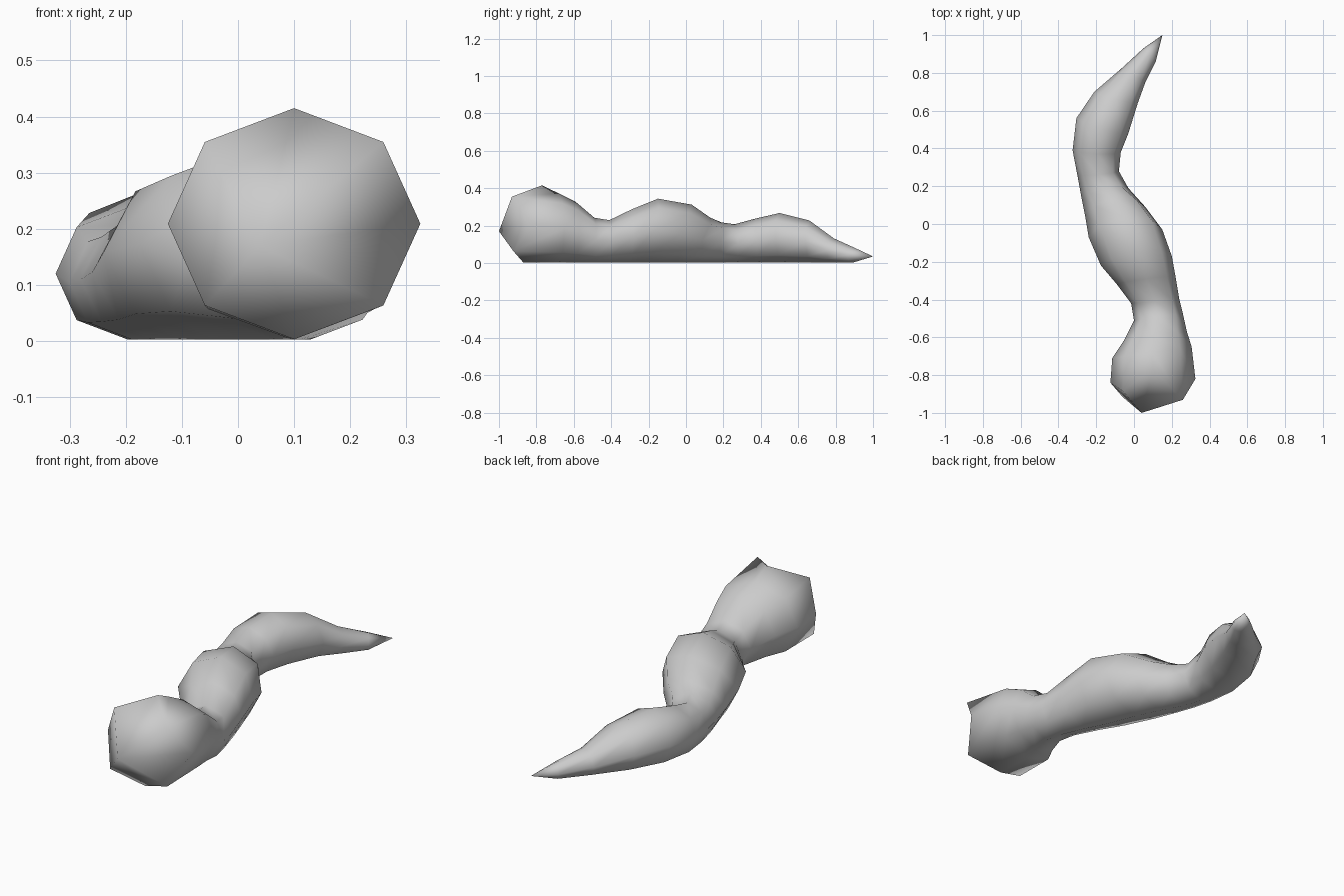
import bpy, bmesh, math

if "Cube" in bpy.data.objects:
    bpy.data.objects.remove(bpy.data.objects["Cube"])

# Body stations: left x, left y, right x, right y, top y, top z
RINGS = [
    (-.125, -.84, .325, -.82, -.77, .418),
    (-.115, -.71, .305, -.65, -.68, .375),
    (-.055, -.62, .28, -.57, -.59, .33),
    (0, -.51, .26, -.48, -.49, .245),
    (-.015, -.42, .24, -.40, -.41, .232),
    (-.09, -.32, .22, -.28, -.29, .29),
    (-.175, -.22, .20, -.17, -.15, .347),
    (-.24, -.07, .15, -.03, .03, .315),
    (-.26, .05, .06, .09, .13, .245),
    (-.28, .15, -.03, .19, .19, .22),
    (-.30, .26, -.08, .28, .26, .21),
    (-.325, .39, -.07, .38, .37, .24),
    (-.305, .56, -.03, .48, .50, .27),
    (-.21, .70, .02, .64, .66, .23),
    (-.07, .82, .06, .75, .79, .135),
    (.05, .93, .115, .86, .90, .085),
]
# Forward bulge of the blunt head's first ring, by vertex
HEAD_PUSH = (0, -.15, 0, -.09, 0, -.08, -.04, -.10)


def ring_points(r, push=(0,) * 8):
    lx, ly, rx, ry, ty, tz = r
    cx, cy, cz = (lx + rx) / 2, (ly + ry) / 2, tz / 2
    pts = []
    for i in range(8):
        c, s = math.cos(i * math.pi / 4), math.sin(i * math.pi / 4)
        y = cy + c * (ry - ly) / 2 + max(s, 0) * (ty - cy)
        pts.append((cx + c * (rx - lx) / 2, y + push[i], cz + s * (cz - .003)))
    return pts


bm = bmesh.new()
rows = []
for k, r in enumerate(RINGS):
    pts = ring_points(r, HEAD_PUSH) if k == 0 else ring_points(r)
    rows.append([bm.verts.new(p) for p in pts])

# Segmented body skin
for a, b in zip(rows, rows[1:]):
    for i in range(8):
        j = (i + 1) % 8
        bm.faces.new((a[i], a[j], b[j], b[i]))

# Blunt head cap and pointed tail
nose = bm.verts.new((.04, -1.0, .17))
tip = bm.verts.new((.15, 1.0, .035))
for i in range(8):
    j = (i + 1) % 8
    bm.faces.new((nose, rows[0][j], rows[0][i]))
    bm.faces.new((tip, rows[-1][i], rows[-1][j]))

bmesh.ops.recalc_face_normals(bm, faces=bm.faces)
for f in bm.faces:
    f.smooth = True
mesh = bpy.data.meshes.new("grub_body")
bm.to_mesh(mesh)
bm.free()
body = bpy.data.objects.new("grub_body", mesh)
bpy.context.collection.objects.link(body)
